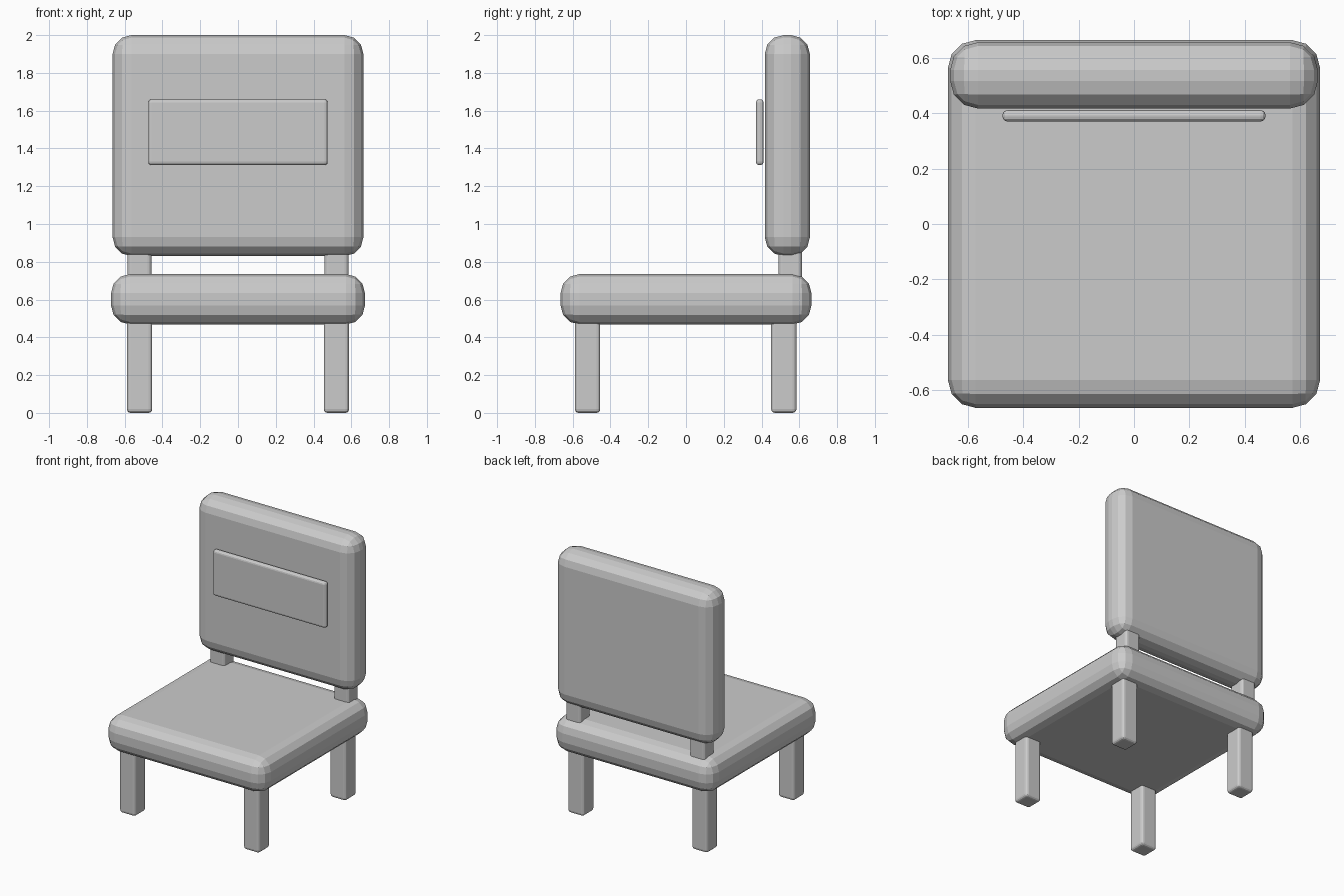
import bpy

if "Cube" in bpy.data.objects:
    bpy.data.objects.remove(bpy.data.objects["Cube"])


def rounded_box(name, lo, hi, radius):
    """Box between two corners, with faceted three-segment rounded edges."""
    centre = [(a + b) / 2 for a, b in zip(lo, hi)]
    bpy.ops.mesh.primitive_cube_add(size=1, location=centre)
    obj = bpy.context.object
    obj.name = name
    obj.scale = [b - a for a, b in zip(lo, hi)]
    bpy.ops.object.transform_apply(location=False, rotation=False, scale=True)
    bevel = obj.modifiers.new("rounding", "BEVEL")
    bevel.width = radius
    bevel.segments = 3
    return obj


# Seat cushion and backrest
rounded_box("seat", (-0.672, -0.664, 0.468), (0.672, 0.664, 0.735), 0.1)
rounded_box("backrest", (-0.664, 0.417, 0.83), (0.664, 0.656, 2.0), 0.1)

# Thin panel just in front of the backrest
rounded_box("back_panel", (-0.475, 0.37, 1.312), (0.475, 0.411, 1.66), 0.018)

# Legs and backrest posts, mirrored left and right
for side, x in (("left", -0.521), ("right", 0.521)):
    for place, y in (("front", -0.521), ("back", 0.518)):
        rounded_box(f"{place}_leg_{side}", (x - 0.067, y - 0.067, 0.0),
                    (x + 0.067, y + 0.067, 0.5), 0.02)
    rounded_box(f"back_post_{side}", (x - 0.063, 0.49, 0.68),
                (x + 0.063, 0.614, 0.89), 0.02)
